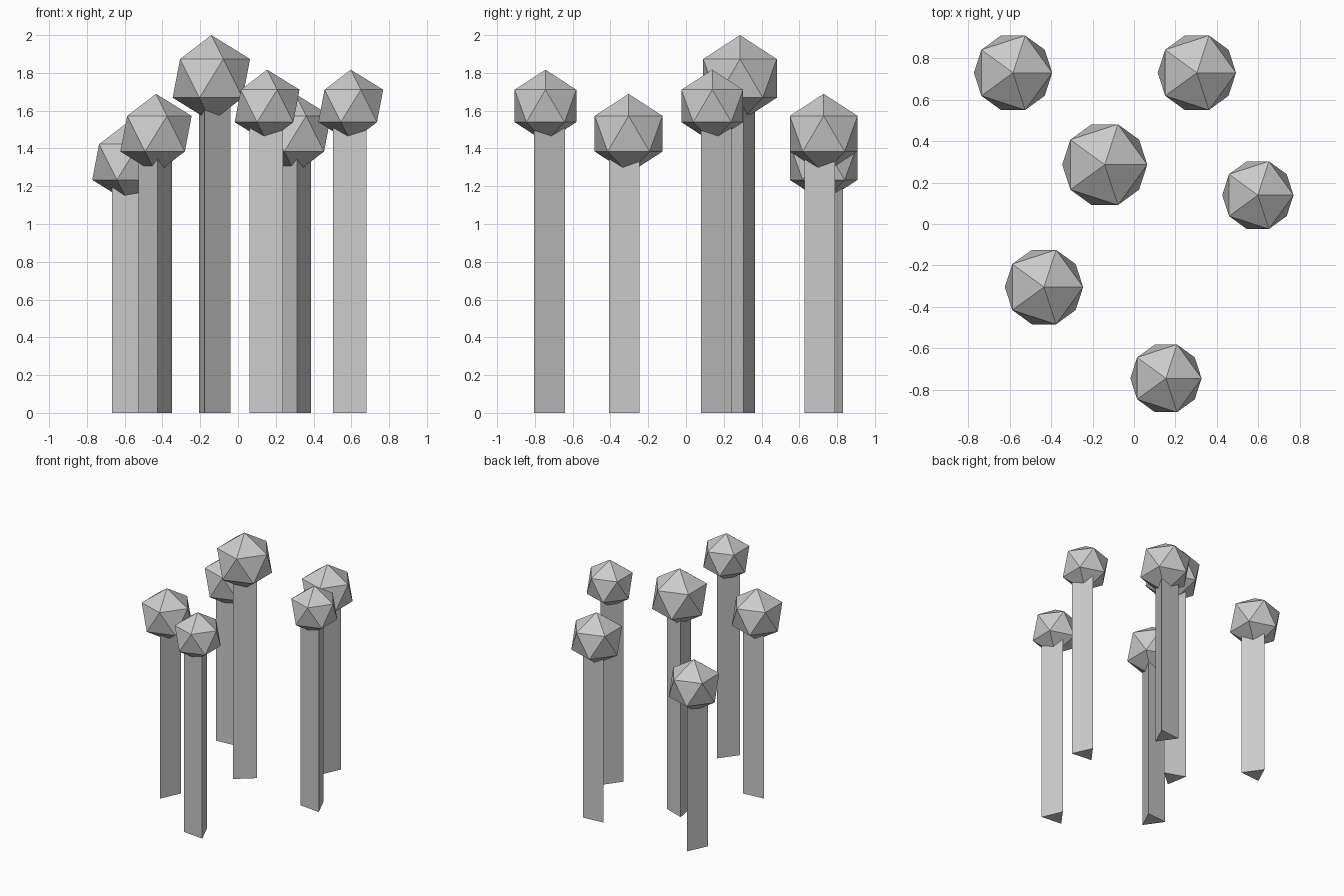
import bpy
import math

if "Cube" in bpy.data.objects:
    bpy.data.objects.remove(bpy.data.objects["Cube"])

TRUNK_RADIUS = 0.103

# x, y, crown centre height, crown radius, trunk rotation in degrees
TREES = [
    (-0.583, 0.729, 1.328, 0.211, 95),
    (0.303, 0.729, 1.478, 0.211, 35),
    (-0.141, 0.286, 1.771, 0.229, 10),
    (0.597, 0.139, 1.625, 0.192, 84),
    (-0.434, -0.304, 1.478, 0.211, 35),
    (0.154, -0.744, 1.625, 0.192, 84),
]


def make_trunk(name, x, y, height, angle):
    """Three-sided prism; one corner points along the angle."""
    corners = [(TRUNK_RADIUS * math.cos(math.radians(angle + 120 * i)),
                TRUNK_RADIUS * math.sin(math.radians(angle + 120 * i)))
               for i in range(3)]
    verts = [(cx, cy, z) for z in (0, height) for cx, cy in corners]
    faces = [(2, 1, 0), (3, 4, 5)]
    faces += [(i, (i + 1) % 3, (i + 1) % 3 + 3, i + 3) for i in range(3)]
    mesh = bpy.data.meshes.new(name)
    mesh.from_pydata(verts, [], faces)
    trunk = bpy.data.objects.new(name, mesh)
    trunk.location = (x, y, 0)
    bpy.context.collection.objects.link(trunk)


def make_crown(name, x, y, z, radius):
    """Flat-faced icosahedron."""
    bpy.ops.mesh.primitive_ico_sphere_add(subdivisions=1, radius=radius,
                                          location=(x, y, z))
    bpy.context.object.name = name


# Grove of six trees
for n, (x, y, z, radius, angle) in enumerate(TREES, 1):
    make_trunk(f"trunk_{n}", x, y, z, angle)
    make_crown(f"crown_{n}", x, y, z, radius)
